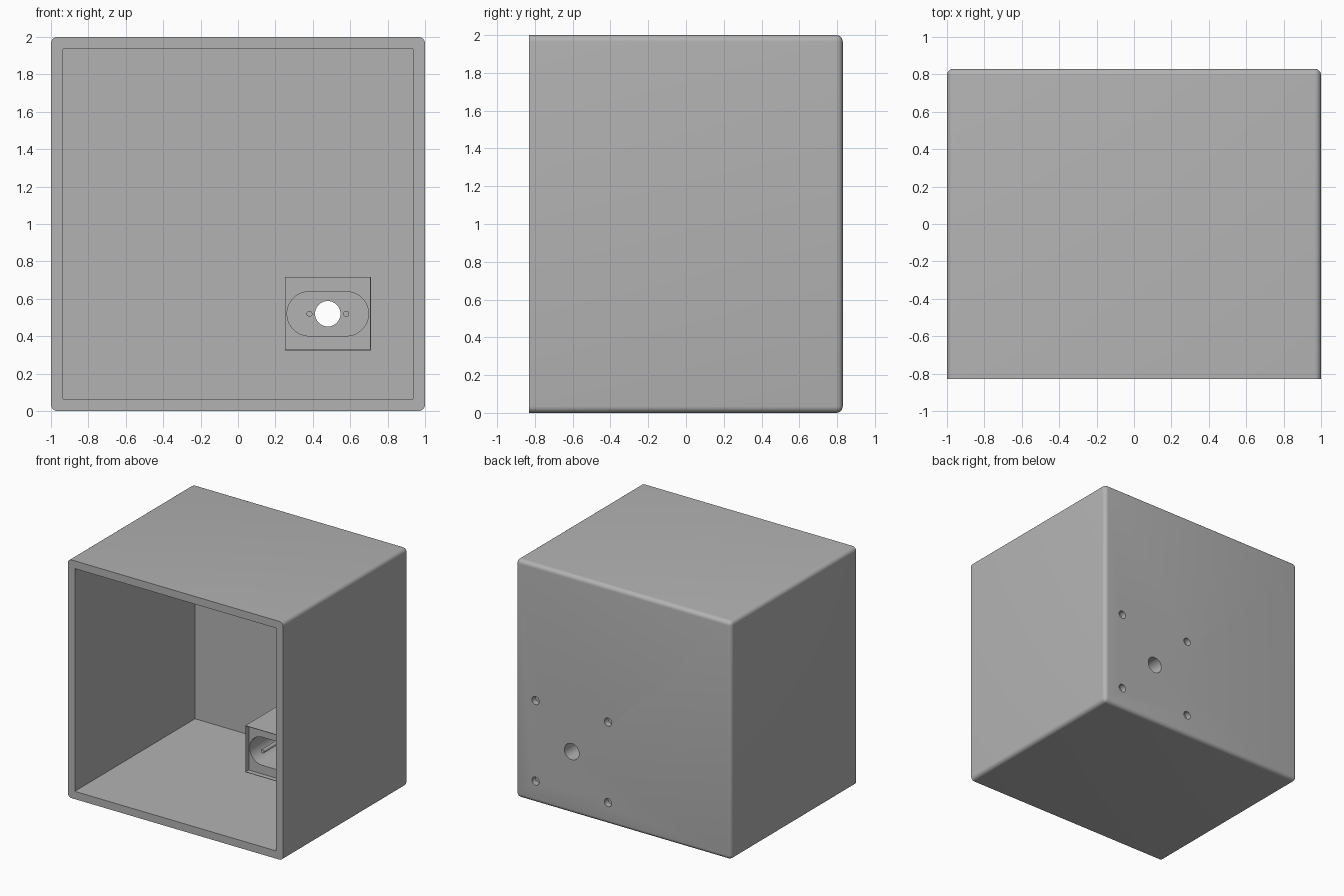
import bpy, bmesh, math
from mathutils import Matrix

if "Cube" in bpy.data.objects:
    bpy.data.objects.remove(bpy.data.objects["Cube"], do_unlink=True)

grey = bpy.data.materials.new("mid_grey")
grey.use_nodes = True
grey.diffuse_color = (0.45, 0.45, 0.45, 1)
grey.node_tree.nodes["Principled BSDF"].inputs["Base Color"].default_value = grey.diffuse_color

BACK, FRONT, WALL, ROUND = 0.83, -0.83, 0.065, 0.035
INNER_BACK = BACK - WALL
CX, CZ = 0.48, 0.52            # socket centre
HOUSING_FRONT, RIM, FLOOR = -0.26, 0.04, 0.6


def finish(name, bm):
    mesh = bpy.data.meshes.new(name)
    bmesh.ops.recalc_face_normals(bm, faces=bm.faces)
    bm.to_mesh(mesh)
    bm.free()
    mesh.materials.append(grey)
    ob = bpy.data.objects.new(name, mesh)
    bpy.context.collection.objects.link(ob)
    return ob


def box(name, x, y, z, rounding=0):
    """Box from three (low, high) ranges; optionally rounds every edge off the front."""
    bm = bmesh.new()
    bmesh.ops.create_cube(bm, size=1)
    for v in bm.verts:
        for i, (lo, hi) in enumerate((x, y, z)):
            v.co[i] = hi if v.co[i] > 0 else lo
    if rounding:
        edges = [e for e in bm.edges if any(v.co.y > y[0] + 0.01 for v in e.verts)]
        bmesh.ops.bevel(bm, geom=edges, offset=rounding, segments=6,
                        profile=0.5, affect='EDGES')
    return finish(name, bm)


def prism(name, outline, y0, y1):
    """Extrudes an (x, z) outline along y."""
    bm = bmesh.new()
    face = bm.faces.new([bm.verts.new((px, y0, pz)) for px, pz in outline])
    new = bmesh.ops.extrude_face_region(bm, geom=[face])["geom"]
    for v in new:
        if isinstance(v, bmesh.types.BMVert):
            v.co.y = y1
    return finish(name, bm)


def pill(x, z, radius, half=0, steps=48):
    """Circle outline, stretched into a slot when half > 0."""
    points = []
    for i in range(steps):
        a = math.tau * (i + 0.5) / steps
        side = half if math.cos(a) > 0 else -half
        points.append((x + side + radius * math.cos(a), z + radius * math.sin(a)))
    return points


def cut(ob, cutters):
    for c in cutters:
        mod = ob.modifiers.new("cut", 'BOOLEAN')
        mod.operation, mod.solver, mod.object = 'DIFFERENCE', 'EXACT', c
        bpy.context.view_layer.objects.active = ob
        bpy.ops.object.modifier_apply(modifier=mod.name)
        bpy.data.objects.remove(c, do_unlink=True)


def smooth(ob):
    bpy.ops.object.select_all(action='DESELECT')
    ob.select_set(True)
    bpy.context.view_layer.objects.active = ob
    bpy.ops.object.shade_smooth_by_angle(angle=math.radians(30))


# Open-fronted case with cable hole and four blind screw holes in the back
case = box("case", (-1, 1), (FRONT, BACK), (0, 2), ROUND)
span = 1 - WALL
cutters = [box("cavity", (-span, span), (FRONT - 0.1, INNER_BACK), (WALL, 2 - WALL)),
           prism("cable_hole", pill(CX, CZ, 0.068), 0.5, 1)]
for sx in (-1, 1):
    for sz in (-1, 1):
        cutters.append(prism("screw_hole", pill(CX + sx * 0.337, CZ + sz * 0.338, 0.034, steps=24),
                             BACK - 0.05, 1))
cut(case, cutters)
smooth(case)

# Socket housing on the inner back wall: thin rim, slot recess, cable hole
housing = box("socket_housing", (0.25, 0.71), (HOUSING_FRONT, INNER_BACK), (0.325, 0.717))
lip = 0.004
cut(housing, [
    box("rim_pocket", (0.25 + lip, 0.71 - lip), (-1, HOUSING_FRONT + RIM), (0.325 + lip, 0.717 - lip)),
    prism("slot", pill(CX, CZ, 0.118, 0.1), -1, FLOOR),
    prism("cable_hole", pill(CX, CZ, 0.068), -1, 1)])
smooth(housing)

# Two contact pins standing in the recess
for side, name in ((-1, "right_pin"), (1, "left_pin")):
    smooth(prism(name, pill(CX + side * 0.098, CZ, 0.016, steps=24),
                 HOUSING_FRONT + RIM, FLOOR + 0.01))
